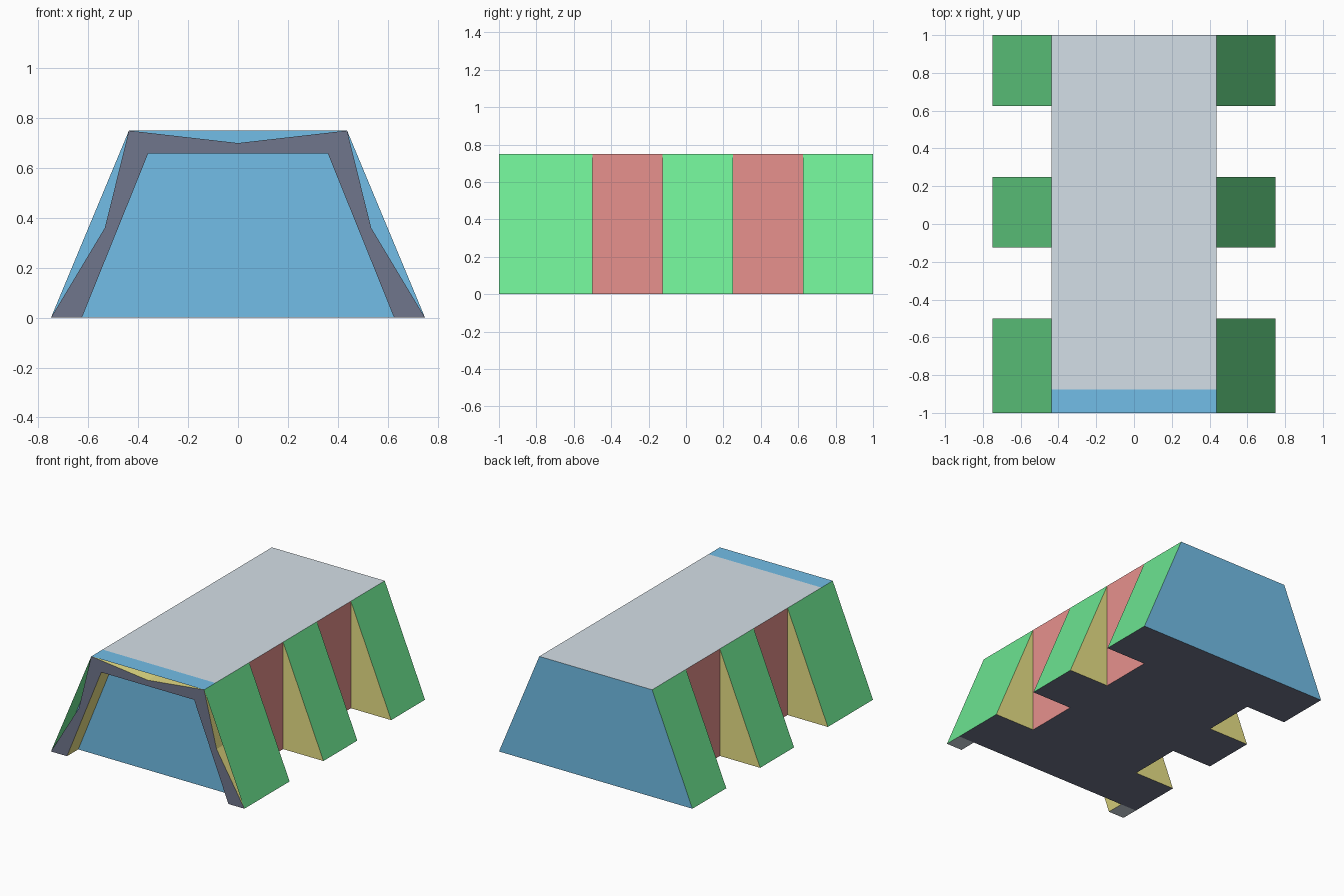
import bpy
import bmesh

cube = bpy.data.objects.get("Cube")
if cube:
    bpy.data.objects.remove(cube, do_unlink=True)

# Main dimensions
BASE, ROOF, HEIGHT = 0.75, 0.4375, 0.75
FRONT, WALL, BACK = -1.0, -0.875, 1.0
NOTCHES = [(-0.5, -0.125), (0.25, 0.625)]


def make_material(name, rgb):
    linear = [((c / 255 + 0.055) / 1.055) ** 2.4 for c in rgb] + [1.0]
    mat = bpy.data.materials.new(name)
    mat.use_nodes = True
    mat.diffuse_color = linear
    mat.node_tree.nodes["Principled BSDF"].inputs["Base Color"].default_value = linear
    return mat


BLUE = make_material("blue", (114, 190, 231))
GREEN = make_material("green", (110, 232, 147))
RED = make_material("soft red", (243, 153, 149))
KHAKI = make_material("khaki", (232, 224, 134))
GREY = make_material("pale grey", (213, 224, 232))
SLATE = make_material("slate", (112, 118, 140))


def finish(name, bm, materials, rule):
    """Assign a material to each face by rule and link the object."""
    for face in bm.faces:
        face.normal_update()
        face.material_index = materials.index(rule(face))
    mesh = bpy.data.meshes.new(name)
    bm.to_mesh(mesh)
    bm.free()
    for mat in materials:
        mesh.materials.append(mat)
    obj = bpy.data.objects.new(name, mesh)
    bpy.context.collection.objects.link(obj)


# Body: notched floor plan whose edges rise to a narrow roof
side = [(BASE, WALL)]
for start, end in NOTCHES:
    side += [(BASE, start), (ROOF, start), (ROOF, end), (BASE, end)]
side.append((BASE, BACK))
plan = side + [(-x, y) for x, y in reversed(side)]

bm = bmesh.new()
floor = [bm.verts.new((x, y, 0)) for x, y in plan]
roof_at = {}
for x, y in plan:
    key = (x > 0, y)
    if key not in roof_at:
        roof_at[key] = bm.verts.new((ROOF if x > 0 else -ROOF, y, HEIGHT))
roof = [roof_at[(x > 0, y)] for x, y in plan]
bm.faces.new(floor[::-1])
bm.faces.new(list(roof_at.values()))
for i in range(len(plan)):
    j = (i + 1) % len(plan)
    ring = [floor[i], floor[j], roof[j], roof[i]]
    bm.faces.new(list(dict.fromkeys(ring)))
bmesh.ops.recalc_face_normals(bm, faces=bm.faces[:])


def body_colour(face):
    n = face.normal
    if abs(n.z) > 0.9:
        return GREY if n.z > 0 else SLATE
    if abs(n.x) > 0.99:
        return RED
    if abs(n.x) > 0.5:
        return GREEN
    return BLUE if len(face.verts) == 4 else KHAKI


finish("body", bm, [BLUE, GREEN, RED, KHAKI, GREY, SLATE], body_colour)

# Front frame: bent arch standing proud of the front wall
half = [(BASE, 0), (0.534, 0.36), (ROOF, HEIGHT)]
inner = [(0.36, 0.659), (0.626, 0)]
outline = half + [(0, 0.70)] + [(-x, z) for x, z in reversed(half)]
outline += [(-x, z) for x, z in reversed(inner)] + inner

bm = bmesh.new()
arch = bm.faces.new([bm.verts.new((x, FRONT, z)) for x, z in outline])
extruded = bmesh.ops.extrude_face_region(bm, geom=[arch], use_keep_orig=True)
moved = [g for g in extruded["geom"] if isinstance(g, bmesh.types.BMVert)]
bmesh.ops.translate(bm, verts=moved, vec=(0, WALL - FRONT, 0))
bmesh.ops.recalc_face_normals(bm, faces=bm.faces[:])


def frame_colour(face):
    if max(v.co.z for v in face.verts) < 0.01:
        return GREY
    return SLATE if abs(face.normal.y) > 0.9 else KHAKI


finish("front_frame", bm, [SLATE, KHAKI, GREY], frame_colour)


# Thin hood sheets that carry the sides and roof forward over the frame
def sheet(name, start, end, mat):
    bm = bmesh.new()
    corners = [(start, FRONT), (end, FRONT), (end, WALL), (start, WALL)]
    bm.faces.new([bm.verts.new((p[0], y, p[1])) for p, y in corners])
    finish(name, bm, [mat], lambda face: mat)


sheet("hood_roof", (-ROOF, HEIGHT), (ROOF, HEIGHT), BLUE)
sheet("hood_left", (ROOF, HEIGHT), (BASE, 0), GREEN)
sheet("hood_right", (-BASE, 0), (-ROOF, HEIGHT), GREEN)
